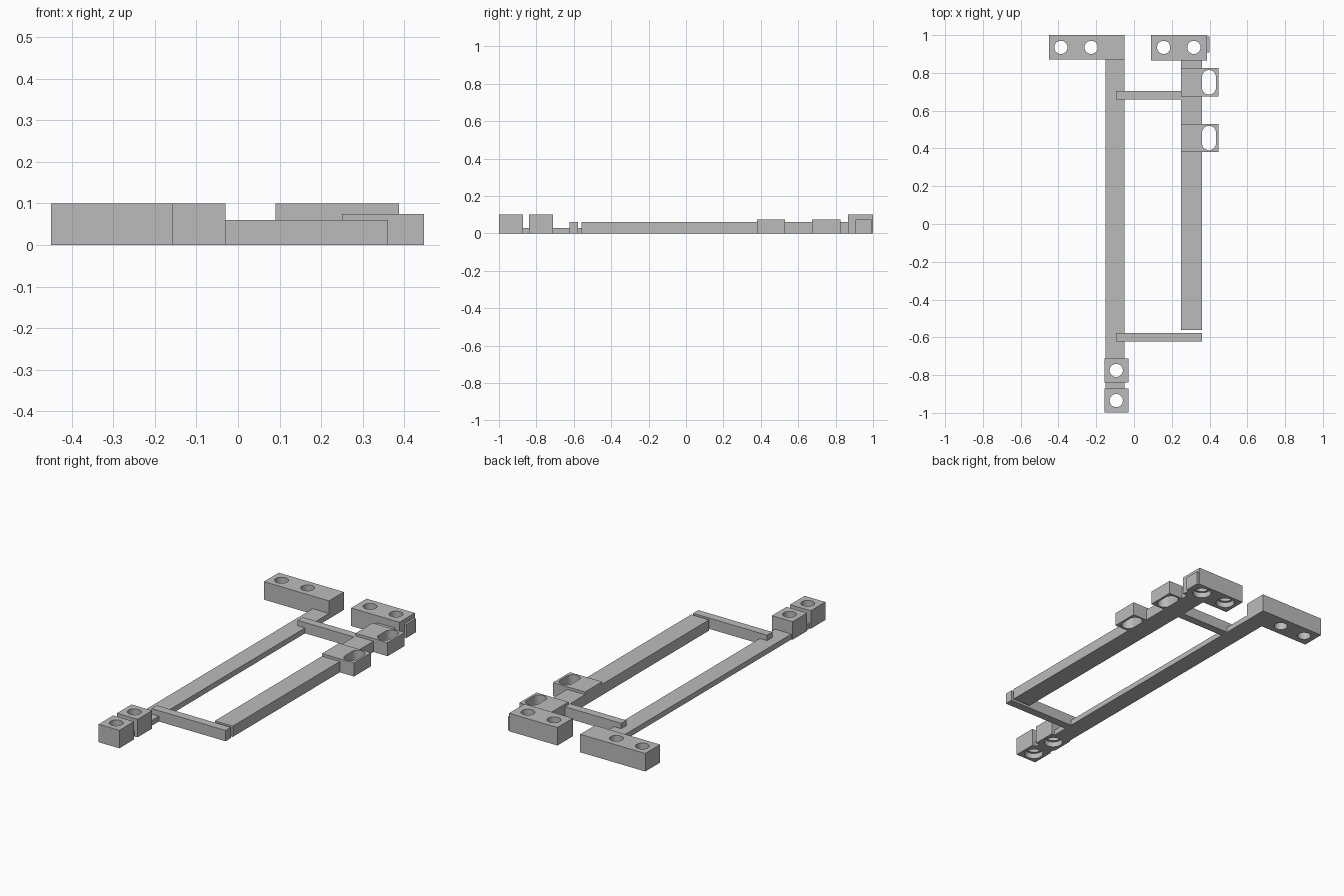
import bpy
import bmesh
from math import cos, sin, pi

cube = bpy.data.objects.get("Cube")
if cube:
    bpy.data.objects.remove(cube, do_unlink=True)

grey = bpy.data.materials.new("matte grey")
grey.use_nodes = True
colour = (0.5, 0.5, 0.5, 1)
grey.diffuse_color = colour
grey.node_tree.nodes["Principled BSDF"].inputs["Base Color"].default_value = colour

HOLE = 0.035      # screw hole radius
POCKET = 0.048    # wider pocket under some holes
TALL, MID, LOW, THIN = 0.10, 0.075, 0.06, 0.03


def finish(name, bm):
    bmesh.ops.recalc_face_normals(bm, faces=bm.faces)
    mesh = bpy.data.meshes.new(name)
    bm.to_mesh(mesh)
    bm.free()
    mesh.materials.append(grey)
    obj = bpy.data.objects.new(name, mesh)
    bpy.context.collection.objects.link(obj)
    return obj


def prism(name, outline, z0, z1):
    """Extrude a flat outline from z0 up to z1."""
    bm = bmesh.new()
    face = bm.faces.new([bm.verts.new((x, y, z0)) for x, y in outline])
    top = bmesh.ops.extrude_face_region(bm, geom=[face])["geom"]
    verts = [v for v in top if isinstance(v, bmesh.types.BMVert)]
    bmesh.ops.translate(bm, vec=(0, 0, z1 - z0), verts=verts)
    return finish(name, bm)


def box(name, x0, x1, y0, y1, height):
    return prism(name, [(x0, y0), (x1, y0), (x1, y1), (x0, y1)], 0, height)


def rounded(x, y, radius, stretch=0.0, sides=32):
    """Circle, or a slot when stretched along y."""
    points = []
    for i in range(sides):
        a = 2 * pi * (i + 0.5) / sides
        shift = stretch if sin(a) > 0 else -stretch
        points.append((x + radius * cos(a), y + radius * sin(a) + shift))
    return points


def cut(obj, outline, z0=-0.1, z1=0.3):
    cutter = prism("cutter", outline, z0, z1)
    mod = obj.modifiers.new("cut", "BOOLEAN")
    mod.operation = "DIFFERENCE"
    mod.solver = "EXACT"
    mod.object = cutter
    bpy.context.view_layer.objects.active = obj
    bpy.ops.object.modifier_apply(modifier=mod.name)
    bpy.data.objects.remove(cutter, do_unlink=True)


def drill(obj, x, y, pocket=False):
    cut(obj, rounded(x, y, HOLE))
    if pocket:
        cut(obj, rounded(x, y, POCKET), -0.1, 0.03)


# Long rails
right_rail = box("right_rail", -0.15, -0.05, -0.99, 0.87, THIN)
box("left_rail", 0.25, 0.36, -0.56, 0.866, LOW)

# Cross bars between the rails
box("back_crossbar", -0.095, 0.25, 0.66, 0.705, LOW)
box("front_crossbar", -0.095, 0.36, -0.623, -0.577, LOW)

# Back mounting blocks with screw holes
right_block = box("back_right_block", -0.45, -0.05, 0.87, 1.0, TALL)
for x in (-0.387, -0.227):
    drill(right_block, x, 0.935)
left_block = box("back_left_block", 0.09, 0.387, 0.865, 1.0, TALL)
for x in (0.157, 0.317):
    drill(left_block, x, 0.935, pocket=True)
box("side_tab", 0.387, 0.40, 0.907, 0.993, MID)

# Front screw blocks standing on the thin rail
for name, y in (("front_block", -0.935), ("second_block", -0.775)):
    block = box(name, -0.157, -0.03, y - 0.064, y + 0.064, TALL)
    for part in (block, right_rail):
        drill(part, -0.094, y, pocket=True)

# Slotted side brackets
for name, y in (("back_slot_bracket", 0.75), ("front_slot_bracket", 0.455)):
    bracket = box(name, 0.25, 0.447, y - 0.075, y + 0.075, MID)
    cut(bracket, rounded(0.397, y, 0.037, 0.028))

# Smooth bores, crisp edges
for obj in bpy.context.scene.objects:
    obj.select_set(obj.type == "MESH")
bpy.ops.object.shade_smooth_by_angle(angle=pi / 6)
